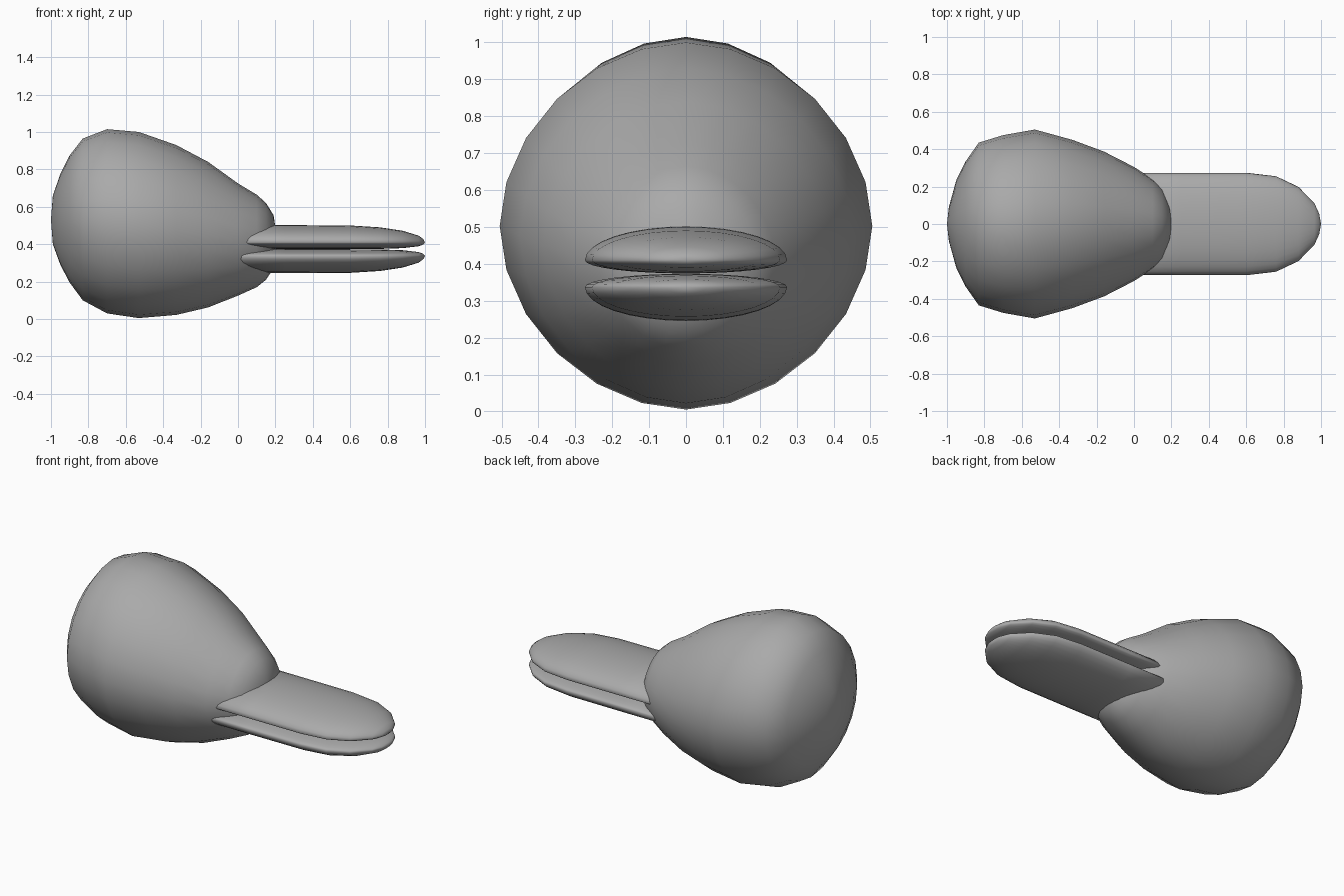
import bpy
import bmesh
import math

if "Cube" in bpy.data.objects:
    bpy.data.objects.remove(bpy.data.objects["Cube"])

grey = bpy.data.materials.new("plain_grey")
grey.diffuse_color = (0.4, 0.4, 0.4, 1)
grey.use_nodes = True
grey.node_tree.nodes["Principled BSDF"].inputs["Base Color"].default_value = grey.diffuse_color


def loft(name, sections, segments, power=1.0):
    """Skin rings along x; section = (x, half width, mid z, top z, bottom z)."""
    bm = bmesh.new()
    rings = []
    for x, w, mid, top, bottom in sections:
        if w == 0:
            rings.append([bm.verts.new((x, 0, mid))])
            continue
        ring = []
        for i in range(segments):
            a = 2 * math.pi * i / segments
            c, s = math.cos(a), math.sin(a)
            y = w * math.copysign(abs(c) ** power, c)
            z = mid + (top - mid if s > 0 else mid - bottom) * math.copysign(abs(s) ** power, s)
            ring.append(bm.verts.new((x, y, z)))
        rings.append(ring)
    for a, b in zip(rings, rings[1:]):
        for i in range(segments):
            j = (i + 1) % segments
            if len(a) == 1:
                bm.faces.new((a[0], b[j], b[i]))
            elif len(b) == 1:
                bm.faces.new((a[i], a[j], b[0]))
            else:
                bm.faces.new((a[i], a[j], b[j], b[i]))
    bmesh.ops.recalc_face_normals(bm, faces=bm.faces)
    mesh = bpy.data.meshes.new(name)
    bm.to_mesh(mesh)
    bm.free()
    mesh.materials.append(grey)
    mesh.shade_smooth()
    obj = bpy.data.objects.new(name, mesh)
    bpy.context.collection.objects.link(obj)
    return obj


# Head: egg shape tapering towards the bill (x, half width, top, bottom)
head_profile = [
    (-0.99, 0.09, 0.66, 0.40), (-0.95, 0.235, 0.775, 0.29),
    (-0.90, 0.335, 0.875, 0.195), (-0.83, 0.435, 0.965, 0.10),
    (-0.70, 0.475, 1.015, 0.03), (-0.53, 0.505, 1.0, 0.005),
    (-0.33, 0.45, 0.93, 0.022), (-0.16, 0.387, 0.84, 0.062),
    (0.0, 0.305, 0.725, 0.125), (0.10, 0.24, 0.665, 0.17),
    (0.15, 0.195, 0.62, 0.21), (0.19, 0.11, 0.555, 0.27),
]
sections = [(-1.0, 0, 0.53, 0, 0)]
sections += [(x, w, (t + b) / 2, t, b) for x, w, t, b in head_profile]
sections += [(0.21, 0, 0.43, 0, 0)]
loft("head", sections, 24, 1.06)

# Bill: two mirrored flattened halves with rounded tips (x, half width, rise, drop)
SEAM, EDGE = 0.3735, 0.41
bill_profile = [
    (-0.10, 0.274, 0.092, 0.036), (0.25, 0.274, 0.092, 0.036),
    (0.60, 0.274, 0.090, 0.036), (0.76, 0.255, 0.080, 0.035),
    (0.88, 0.198, 0.062, 0.031), (0.965, 0.11, 0.036, 0.021),
    (0.99, 0.055, 0.018, 0.012),
]
for name, side in (("upper_bill", 1), ("lower_bill", -1)):
    mid = SEAM + side * (EDGE - SEAM)
    sections = [(-0.12, 0, mid, 0, 0)]
    for x, w, rise, drop in bill_profile:
        up, down = (rise, drop) if side > 0 else (drop, rise)
        sections.append((x, w, mid, mid + up, mid - down))
    sections.append((1.0, 0, mid, 0, 0))
    loft(name, sections, 32)
